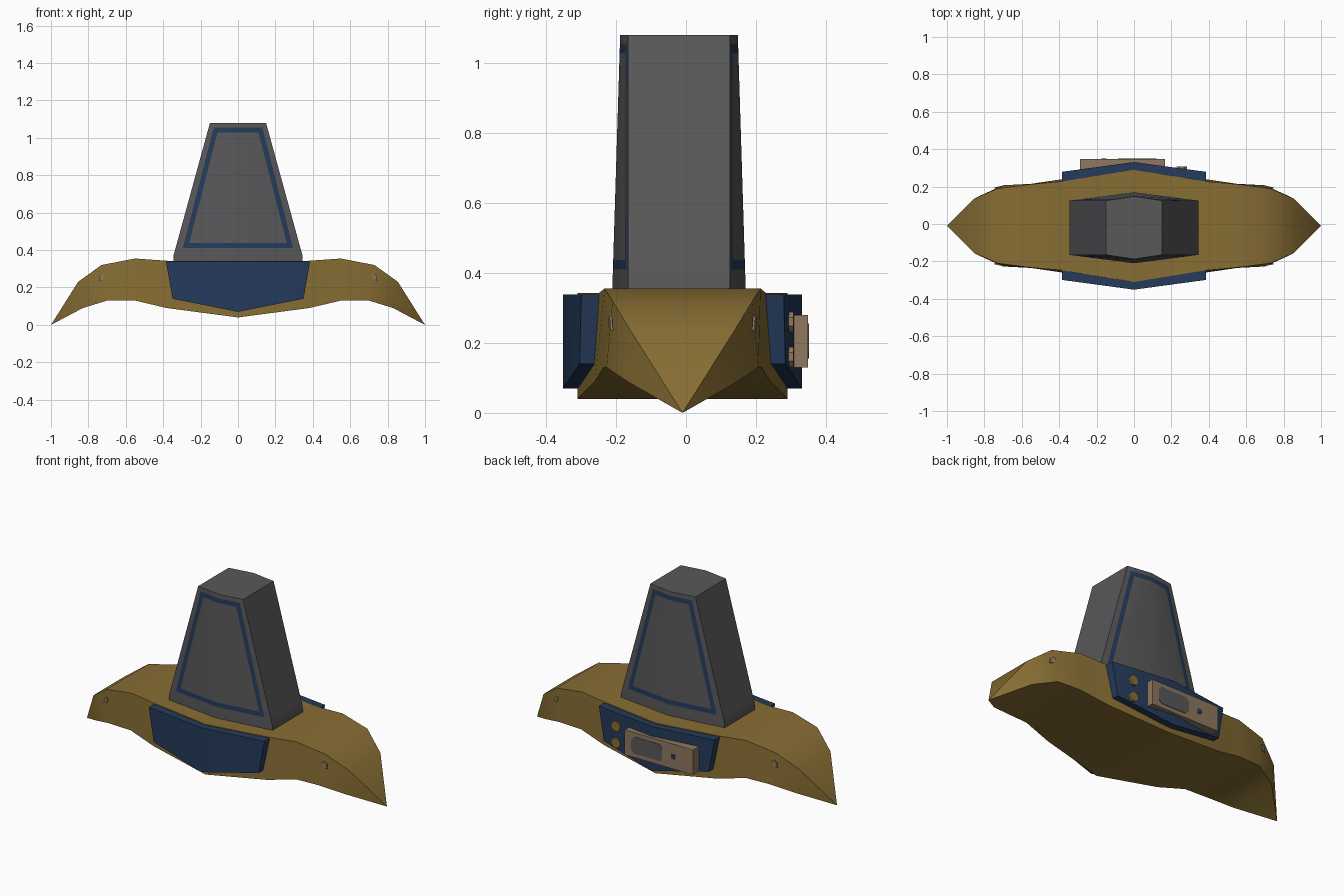
import bpy, bmesh, math

if "Cube" in bpy.data.objects:
    bpy.data.objects.remove(bpy.data.objects["Cube"])

def material(name, rgb):
    m = bpy.data.materials.new(name)
    m.diffuse_color = (*rgb, 1)
    m.use_nodes = True
    m.node_tree.nodes["Principled BSDF"].inputs["Base Color"].default_value = m.diffuse_color
    return m

GOLD = material("gold", (0.245, 0.155, 0.034))
GREY = material("dark_grey", (0.098, 0.098, 0.102))
BLUE = material("navy_blue", (0.018, 0.043, 0.105))
TAN = material("tan", (0.275, 0.185, 0.115))
CY = -0.01  # middle of the brim in y

def build(name, verts, faces, mats, rule=None, angle=30):
    """Make a mesh object; rule(face number) gives its material index."""
    bm = bmesh.new()
    vs = [bm.verts.new(v) for v in verts]
    for i, f in enumerate(faces):
        face = bm.faces.new([vs[k] for k in f])
        face.material_index = rule(i) if rule else 0
    bmesh.ops.remove_doubles(bm, verts=bm.verts, dist=1e-5)
    bmesh.ops.recalc_face_normals(bm, faces=bm.faces)
    me = bpy.data.meshes.new(name)
    bm.to_mesh(me)
    bm.free()
    for m in mats:
        me.materials.append(m)
    ob = bpy.data.objects.new(name, me)
    bpy.context.collection.objects.link(ob)
    bpy.ops.object.select_all(action='DESELECT')
    ob.select_set(True)
    bpy.context.view_layer.objects.active = ob
    if angle:
        bpy.ops.object.shade_smooth_by_angle(angle=math.radians(angle))
    return ob

def loft(rings, closed_ends=True):
    n = len(rings[0])
    verts = [v for r in rings for v in r]
    faces = [(r*n + k, r*n + (k+1) % n, (r+1)*n + (k+1) % n, (r+1)*n + k)
             for r in range(len(rings) - 1) for k in range(n)]
    if closed_ends:
        faces += [tuple(range(n)), tuple(range(len(verts) - n, len(verts)))]
    return verts, faces

def prism(outline, y0, y1):
    """Extrude an (x, z) outline; y0 and y1 are functions of x."""
    return loft([[(x, y(x), z) for x, z in outline] for y in (y0, y1)])

# brim: top edge (x, half width, z) and bottom edge per station
half = [((0, .30, .343), (0, .30, .04)),
        ((.38, .238, .343), (.38, .25, .09)),
        ((.55, .223, .355), (.55, .225, .13)),
        ((.73, .20, .32), (.70, .217, .13)),
        ((.855, .145, .23), (.83, .158, .09)),
        ((1, 0, 0), (1, 0, 0))]
rings = []
for s, i in [(-1, i) for i in range(5, 0, -1)] + [(1, i) for i in range(6)]:
    (xt, yt, zt), (xb, yb, zb) = half[i]
    rings.append([(s*xt, CY - yt, zt), (s*xt, CY + yt, zt),
                  (s*xb, CY + yb, zb), (s*xb, CY - yb, zb)])
build("brim", *loft(rings, False), [GOLD])

# crown: tapered six-sided tower with a painted frame on front and back
rows = [.33, .37, .41, .437, 1.028, 1.055, 1.08]
rings = []
for z in rows:
    t = max(0, (z - .37) / .71)
    w = .345 - .195*t
    ridge, corner = .19 - .022*t, .145
    xo = .295 - .165*(z - .41) / .645
    xs = [-w, -xo, -xo + .027, 0, xo - .027, xo, w]
    y = [corner + (ridge - corner)*(1 - abs(x)/w) for x in xs]
    ring = [(x, -.02 - d, z) for x, d in zip(xs, y)]
    rings.append(ring + [(x, -.02 + d, z) for x, d in zip(xs[::-1], y)])

def frame_rule(i):
    r, k = divmod(i, 14)
    col = k % 7
    if r not in (2, 3, 4) or col in (0, 5, 6):
        return 0
    return 1 if r in (2, 4) or col in (1, 4) else 0

build("crown", *loft(rings), [GREY, BLUE], frame_rule)

# band plates on front and back
shape = [(-.385, .338), (0, .338), (.385, .338), (.35, .14), (0, .07), (-.35, .14)]
for name, s in (("front_band_plate", -1), ("back_band_plate", 1)):
    outer = lambda x: CY + s*(.341 - .052*abs(x)/.385)
    inner = lambda x: CY + s*(.281 - .052*abs(x)/.385)
    verts, faces = prism(shape, inner, outer)
    # split the two big faces at the centre ridge
    faces = faces[:-2] + [(0, 1, 4, 5), (1, 2, 3, 4), (6, 7, 10, 11), (7, 8, 9, 10)]
    build(name, verts, faces, [BLUE])

# buckle box on the back, with a grey panel and a small blue stud
def rect(x0, x1, z0, z1, c=0):
    return [(x0 + c, z0), (x1 - c, z0), (x1, z0 + c), (x1, z1 - c),
            (x1 - c, z1), (x0 + c, z1), (x0, z1 - c), (x0, z0 + c)]

flat = lambda v: (lambda x: v)
build("buckle_box", *prism(rect(-.29, .165, .13, .28), flat(.27), flat(.348)), [TAN], angle=0)
build("buckle_panel", *prism(rect(-.085, .12, .155, .255, .02), flat(.346), flat(.351)), [GREY], angle=0)
build("buckle_stud", *prism(rect(-.175, -.147, .19, .218, .003), flat(.346), flat(.351)), [BLUE], angle=0)

# two bolts beside the buckle, tan sides with gold caps
for i, z in enumerate((.26, .16)):
    outline = [(.255 + .031*math.cos(a*math.pi/4 + .39), z + .031*math.sin(a*math.pi/4 + .39))
               for a in range(8)]
    build(f"bolt_{i + 1}", *prism(outline, flat(.27), flat(.307)), [TAN, GOLD],
          lambda f: 1 if f == 9 else 0, angle=0)

# small worn marks on the four brim sides
for sx in (-1, 1):
    for sy in (-1, 1):
        mark = [(.712, .27), (.725, .277), (.742, .262), (.745, .236), (.722, .242)]
        face = lambda x, d: CY + sy*(.208 - .2*(abs(x) - .72) + d)
        build("brim_mark", *prism([(sx*x, z) for x, z in mark],
              lambda x: face(x, -.004), lambda x: face(x, .003)), [TAN], angle=0)
